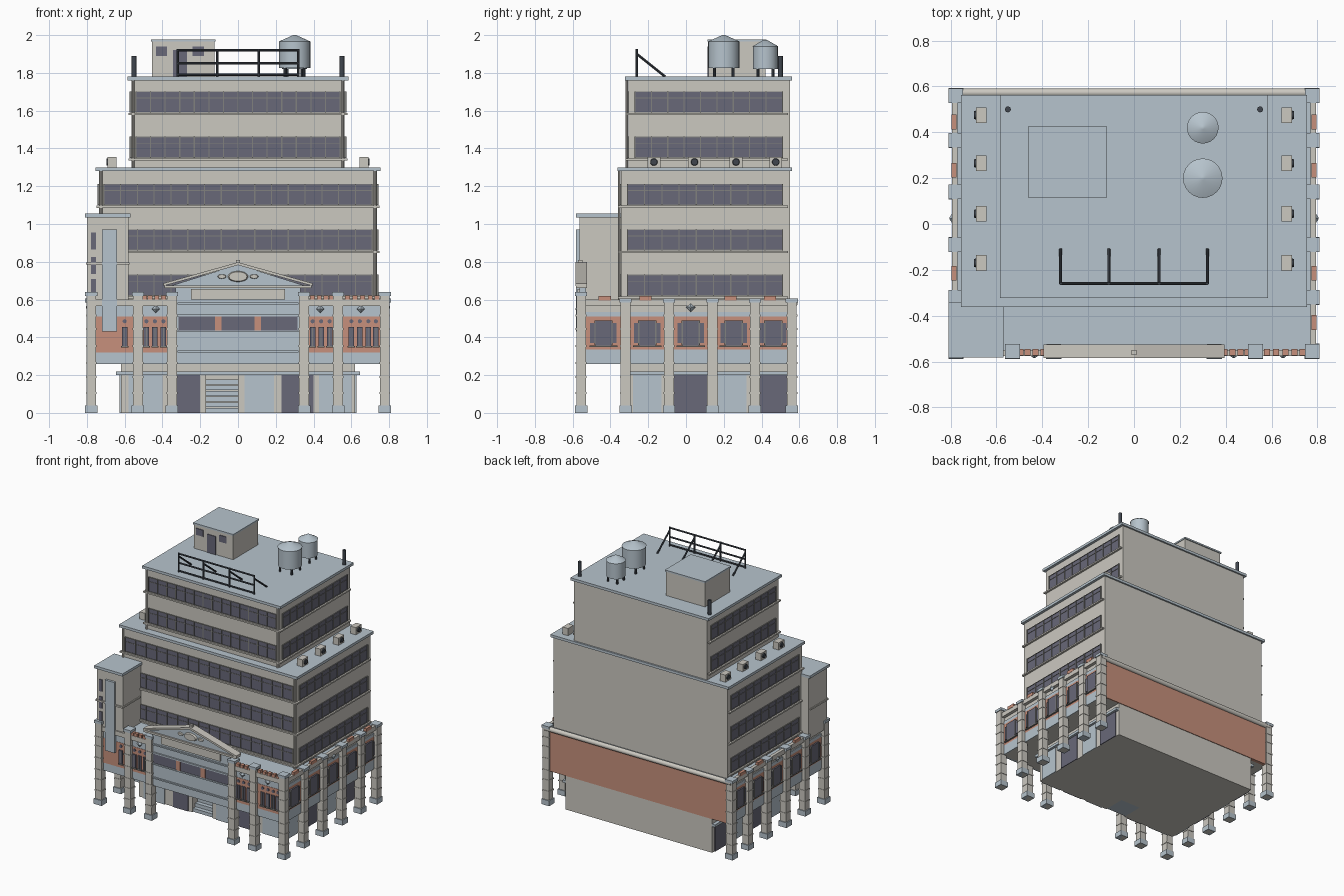
import bpy, bmesh, math
from mathutils import Vector

if "Cube" in bpy.data.objects:
    bpy.data.objects.remove(bpy.data.objects["Cube"])


def mat(name, r, g, b):
    m = bpy.data.materials.new(name)
    m.diffuse_color = (r, g, b, 1)
    m.use_nodes = True
    m.node_tree.nodes["Principled BSDF"].inputs["Base Color"].default_value = m.diffuse_color
    return m


STONE = mat("beige_stone", 0.60, 0.58, 0.53)
BLUE = mat("pale_blue_grey", 0.47, 0.55, 0.61)
BRICK = mat("brick", 0.57, 0.28, 0.20)
GLASS = mat("dark_glass", 0.14, 0.14, 0.19)
FRAME = mat("window_frame", 0.22, 0.22, 0.21)
IRON = mat("dark_iron", 0.05, 0.06, 0.075)


def finish(name, bm, m):
    me = bpy.data.meshes.new(name)
    bm.to_mesh(me)
    bm.free()
    me.materials.append(m)
    ob = bpy.data.objects.new(name, me)
    bpy.context.collection.objects.link(ob)
    return ob


def boxes(name, items, m):
    """One object from boxes given as (x0, x1, y0, y1, z0, z1)."""
    bm = bmesh.new()
    for x0, x1, y0, y1, z0, z1 in items:
        vs = bmesh.ops.create_cube(bm, size=1)["verts"]
        for v in vs:
            v.co = ((x0 + x1) / 2 + v.co.x * (x1 - x0), (y0 + y1) / 2 + v.co.y * (y1 - y0),
                    (z0 + z1) / 2 + v.co.z * (z1 - z0))
    return finish(name, bm, m)


def rods(name, items, m, seg=8):
    """Cylinders or cones given as (start, end, radius, end_radius)."""
    bm = bmesh.new()
    for a, b, r1, r2 in items:
        a, b = Vector(a), Vector(b)
        rot = (b - a).to_track_quat("Z", "Y").to_matrix().to_4x4()
        rot.translation = (a + b) / 2
        bmesh.ops.create_cone(bm, cap_ends=True, segments=seg, radius1=r1, radius2=r2,
                              depth=(b - a).length, matrix=rot)
    ob = finish(name, bm, m)
    ob.data.shade_smooth()
    bpy.context.view_layer.objects.active = ob
    ob.select_set(True)
    bpy.ops.object.shade_smooth_by_angle(angle=math.radians(40))
    ob.select_set(False)
    return ob


def prism(name, pts, y0, y1, m):
    """Extrude an x-z outline along y."""
    bm = bmesh.new()
    f = bm.faces.new([bm.verts.new((x, y0, z)) for x, z in pts])
    ext = bmesh.ops.extrude_face_region(bm, geom=[f])["geom"]
    for v in ext:
        if isinstance(v, bmesh.types.BMVert):
            v.co.y = y1
    bmesh.ops.recalc_face_normals(bm, faces=bm.faces)
    return finish(name, bm, m)


def both(x0, x1, *rest):
    return [(x0, x1, *rest), (-x1, -x0, *rest)]


# Ground floor core with a cut stair recess
core = boxes("ground_floor", [(-0.62, 0.62, -0.31, 0.57, 0, 0.27)], STONE)
cut = boxes("stair_cutter", [(-0.17, 0.0, -0.4, -0.14, -0.05, 0.2)], STONE)
cut.hide_render = True
cut.hide_viewport = True
mod = core.modifiers.new("recess", "BOOLEAN")
mod.object, mod.operation, mod.solver = cut, "DIFFERENCE", "EXACT"
boxes("steps", [(-0.17, 0, -0.30 + i * 0.025, -0.14, i * 0.03, i * 0.03 + 0.026) for i in range(6)], BLUE)
boxes("door_canopy", [(-0.645, 0.645, -0.335, -0.31, 0.2, 0.22)] +
      both(0.62, 0.645, -0.335, 0.57, 0.2, 0.22), BLUE)

# Doors on the front and sides
front_doors = [(-0.58, -0.4), (-0.33, -0.2), (0.035, 0.19), (0.23, 0.4), (0.43, 0.6)]
side_doors = [(-0.28, -0.13), (-0.07, 0.11), (0.17, 0.32), (0.37, 0.54)]
for k, (nm, m) in enumerate((("shutter_doors", BLUE), ("dark_doors", GLASS))):
    it = [(a, b, -0.317, -0.309, 0, 0.2) for i, (a, b) in enumerate(front_doors) if i % 2 == k]
    for a, b in side_doors[k::2]:
        it += both(0.619, 0.627, a, b, 0, 0.2)
    boxes(nm, it, m)

# Podium body, trims and brick bands
boxes("podium", [(-0.77, 0.77, -0.55, 0.565, 0.26, 0.58)], STONE)
boxes("podium_roof", [(-0.785, 0.785, -0.565, 0.57, 0.575, 0.59)], BLUE)
boxes("podium_trim", [(-0.775, 0.775, -0.556, -0.54, 0.26, 0.32), (-0.775, 0.775, -0.556, -0.54, 0.51, 0.575)] +
      both(0.76, 0.776, -0.55, 0.56, 0.26, 0.335) + both(0.76, 0.776, -0.55, 0.56, 0.51, 0.535), BLUE)
boxes("brick_band", [(-0.775, 0.775, -0.558, -0.54, 0.32, 0.51), (-0.785, 0.785, 0.55, 0.575, 0.26, 0.56)] +
      both(0.76, 0.776, -0.55, 0.56, 0.335, 0.51), BRICK)
boxes("cornice", both(0.77, 0.795, -0.56, 0.57, 0.565, 0.6) +
      both(0.36, 0.79, -0.575, -0.55, 0.565, 0.6), STONE)
rods("back_cornice", [((-0.79, 0.573, 0.58), (0.79, 0.573, 0.58), 0.018, 0.018)], STONE, 16)

# Columns with blue feet, rings and caps
cols = [(s * x, -0.555, 0.635) for s in (-1, 1) for x in (0.777, 0.53, 0.35)]
SIDE_Y = (-0.32, -0.09, 0.14, 0.365, 0.56)
cols += [(s * 0.777, y, 0.6) for s in (-1, 1) for y in SIDE_Y]


def square(x, y, h, z0, z1):
    return (x - h, x + h, y - h, y + h, z0, z1)


boxes("columns", [square(x, y, 0.026, 0, h) for x, y, h in cols], STONE)
boxes("column_feet", [square(x, y, 0.033, 0, 0.04) for x, y, h in cols], BLUE)
boxes("column_caps", [square(x, y, 0.032, h - 0.015, h + 0.005) for x, y, h in cols], BLUE)
boxes("column_rings", [square(x, y, 0.029, z, z + 0.01) for x, y, h in cols
                       for z in (0.1, 0.185, 0.26, 0.35, 0.44, 0.51)], STONE)

# Podium windows
mids = [-0.437, -0.205, 0.025, 0.253, 0.462]
side_win, side_frame = [], []
for y in mids:
    side_win += both(0.77, 0.783, y - 0.07, y + 0.07, 0.37, 0.475)
    side_win += both(0.77, 0.787, y - 0.043, y + 0.043, 0.355, 0.49)
    side_frame += both(0.77, 0.789, y - 0.075, y + 0.075, 0.35, 0.358)
    for d in (-0.045, 0.045):
        side_frame += both(0.77, 0.79, y + d - 0.003, y + d + 0.003, 0.36, 0.49)
slits = [s * x for s in (-1, 1) for x in (0.395, 0.44, 0.485, 0.6)] + [0.645, 0.69, 0.73]
boxes("podium_side_windows", side_win, GLASS)
boxes("podium_side_frames", side_frame, FRAME)
boxes("podium_slit_windows", [(x - 0.015, x + 0.015, -0.566, -0.55, 0.355, 0.455) for x in slits], GLASS)
boxes("slit_frames", [(x - 0.002, x + 0.002, -0.57, -0.55, 0.355, 0.455) for x in slits] +
      [(x - 0.019, x + 0.019, -0.57, -0.55, 0.345, 0.355) for x in slits], FRAME)
rods("slit_vents", [((x, -0.564, 0.485), (x, -0.55, 0.485), 0.011, 0.011) for x in slits], GLASS, 12)

# Brick blocks on the parapet
blocks = [(x - 0.013, x + 0.013, -0.573, -0.545, 0.6, 0.622) for x in
          [s * v for s in (-1, 1) for v in (0.395, 0.43, 0.465, 0.495)] + [0.58, 0.62, 0.66, 0.7, 0.735]]
for y in (-0.43, -0.215, 0.235, 0.445):
    blocks += both(0.775, 0.797, y - 0.032, y + 0.032, 0.595, 0.62)
boxes("parapet_blocks", blocks, BRICK)

# Diamond ornaments
dia = [((x, -0.57, 0.55), (x, -0.585, 0.55), 0.022, 0.004) for x in (-0.435, 0.435, 0.65)]
dia += [((s * 0.79, 0.025, 0.56), (s * 0.805, 0.025, 0.56), 0.025, 0.004) for s in (-1, 1)]
rods("diamonds", dia, BLUE, 4)

# Central entrance bay and pediment
boxes("entrance_bay", [(-0.33, 0.33, -0.565, -0.53, 0.26, 0.665)], BLUE)
boxes("bay_window", [(-0.315, 0.315, -0.57, -0.56, 0.435, 0.51)], GLASS)
boxes("bay_brick_piers", [(x - 0.018, x + 0.018, -0.575, -0.56, 0.435, 0.51) for x in (-0.105, 0.105)], BRICK)
boxes("bay_ledges", [(-0.32, 0.32, -0.576, -0.56, z, z + 0.01) for z in (0.32, 0.427, 0.51, 0.575)], BLUE)
boxes("bay_sign_panel", [(-0.25, 0.25, -0.574, -0.56, 0.6, 0.655)], STONE)
prism("pediment", [(-0.38, 0.665), (0.38, 0.665), (0, 0.785)], -0.57, -0.53, BLUE)
boxes("pediment_base", [(-0.39, 0.39, -0.583, -0.525, 0.66, 0.675)], STONE)
for s, nm in ((-1, "left"), (1, "right")):
    prism("pediment_slope_" + nm, [(s * 0.395, 0.672), (0, 0.782), (0, 0.798), (s * 0.395, 0.686)],
          -0.585, -0.525, STONE)
ov = rods("pediment_ovals", [((0, -0.584, 0), (0, -0.565, 0), 0.025, 0.03)] +
          [((s * 0.045, -0.58, 0), (s * 0.045, -0.565, 0), 0.01, 0.013) for s in (-1, 1)], STONE, 20)
ov.scale.x, ov.location.z = 1.9, 0.722
boxes("pediment_finial", [square(0, -0.56, 0.011, 0.785, 0.81)], STONE)


def tier(name, hx, y0, z0, z1, wx, wy0, rows, n, ny):
    """Office block with window strips on the front and both sides."""
    y1 = 0.55
    boxes(name + "_walls", [(-hx, hx, y0, y1, z0, z1)], STONE)
    boxes(name + "_roof", [(-hx - 0.02, hx + 0.02, y0 - 0.018, y1 + 0.012, z1 - 0.008, z1 + 0.012)], BLUE)
    glass, bars, sills = [], [], []
    for z in rows:
        t = z + 0.112
        glass += [(-wx, wx, y0 - 0.004, y0 + 0.01, z, t)] + both(hx - 0.01, hx + 0.004, wy0, 0.51, z, t)
        for i in range(n + 1):
            x = -wx + 2 * wx * i / n
            bars.append((x - 0.003, x + 0.003, y0 - 0.009, y0, z, t))
        for i in range(ny + 1):
            y = wy0 + (0.51 - wy0) * i / ny
            bars += both(hx, hx + 0.009, y - 0.003, y + 0.003, z, t)
        for h in (z, z + 0.075, t - 0.004):
            bars += [(-wx, wx, y0 - 0.007, y0, h, h + 0.004)] + both(hx, hx + 0.007, wy0, 0.51, h, h + 0.004)
        sills.append((-hx - 0.015, hx + 0.015, y0 - 0.015, y1 - 0.01, z - 0.014, z - 0.003))
    boxes(name + "_windows", glass, GLASS)
    boxes(name + "_frames", bars, FRAME)
    boxes(name + "_sills", sills, STONE)
    rods(name + "_drainpipes", [((s * (hx - 0.01), y0 - 0.008, z0), (s * (hx - 0.01), y0 - 0.008, z1), 0.007, 0.007)
                                for s in (-1, 1)], STONE)


tier("middle_block", 0.735, -0.345, 0.58, 1.288, 0.71, -0.31, (0.62, 0.86, 1.1), 16, 9)
tier("upper_block", 0.565, -0.305, 1.29, 1.768, 0.54, -0.27, (1.35, 1.59), 14, 9)

# Corner tower
boxes("tower", [(-0.8, -0.58, -0.565, -0.34, 0.58, 1.04)], STONE)
boxes("tower_roof", [(-0.81, -0.57, -0.582, -0.34, 1.035, 1.055)], BLUE)
boxes("tower_ledge", [(-0.806, -0.574, -0.575, -0.36, 0.785, 0.797)], STONE)
boxes("tower_sign", [(-0.72, -0.64, -0.582, -0.56, 0.43, 0.97)], BLUE)
boxes("tower_windows", [(-0.777, -0.752, -0.57, -0.56, z, z + 0.09) for z in (0.865, 0.735, 0.62)], GLASS)

# Air conditioners with fans
ac, fans = [], []
for y in (0.475, 0.265, 0.045, -0.17):
    ac += both(0.643, 0.69, y - 0.034, y + 0.034, 1.295, 1.355)
    fans += [((s * 0.685, y, 1.328), (s * 0.697, y, 1.328), 0.021, 0.017) for s in (-1, 1)]
boxes("air_conditioners", ac, STONE)
rods("air_conditioner_fans", fans, IRON, 16)

# Roof hut
boxes("roof_hut", [(-0.455, -0.125, 0.12, 0.42, 1.77, 1.97)], STONE)
boxes("roof_hut_top", [(-0.46, -0.12, 0.113, 0.427, 1.965, 1.977)], BLUE)
boxes("hut_openings", [(-0.435, -0.375, 0.115, 0.125, 1.89, 1.94), (-0.24, -0.18, 0.115, 0.125, 1.89, 1.94),
                       (-0.345, -0.27, 0.115, 0.125, 1.78, 1.92)], GLASS)

# Water tanks
for nm, y, r, z0, z1, zt in (("large_tank", 0.2, 0.083, 1.825, 1.965, 2.0), ("small_tank", 0.42, 0.066, 1.82, 1.94, 1.975)):
    rods(nm, [((0.3, y, z0), (0.3, y, z1), r, r), ((0.3, y, z1), (0.3, y, zt), r + 0.003, 0.008)], BLUE, 24)
    rods(nm + "_legs", [((0.3 + a * r, y + b * r, 1.775), (0.3 + a * r, y + b * r, z0 + 0.01), 0.008, 0.008)
                        for a in (-0.6, 0.6) for b in (-0.6, 0.6)], IRON)

# Billboard frame with back braces, and vent pipes
R = 0.0065
frame = [((-0.32, -0.26, z), (0.32, -0.26, z), R, R) for z in (1.79, 1.85, 1.92)]
for x in (-0.32, -0.11, 0.11, 0.32):
    frame += [((x, -0.26, 1.775), (x, -0.26, 1.926), R, R), ((x, -0.26, 1.9), (x, -0.11, 1.78), R, R)]
rods("billboard_frame", frame, IRON)
rods("vent_pipes", [((s * 0.55, 0.5, 1.775), (s * 0.55, 0.5, 1.89), 0.013, 0.013) for s in (-1, 1)], IRON, 12)
